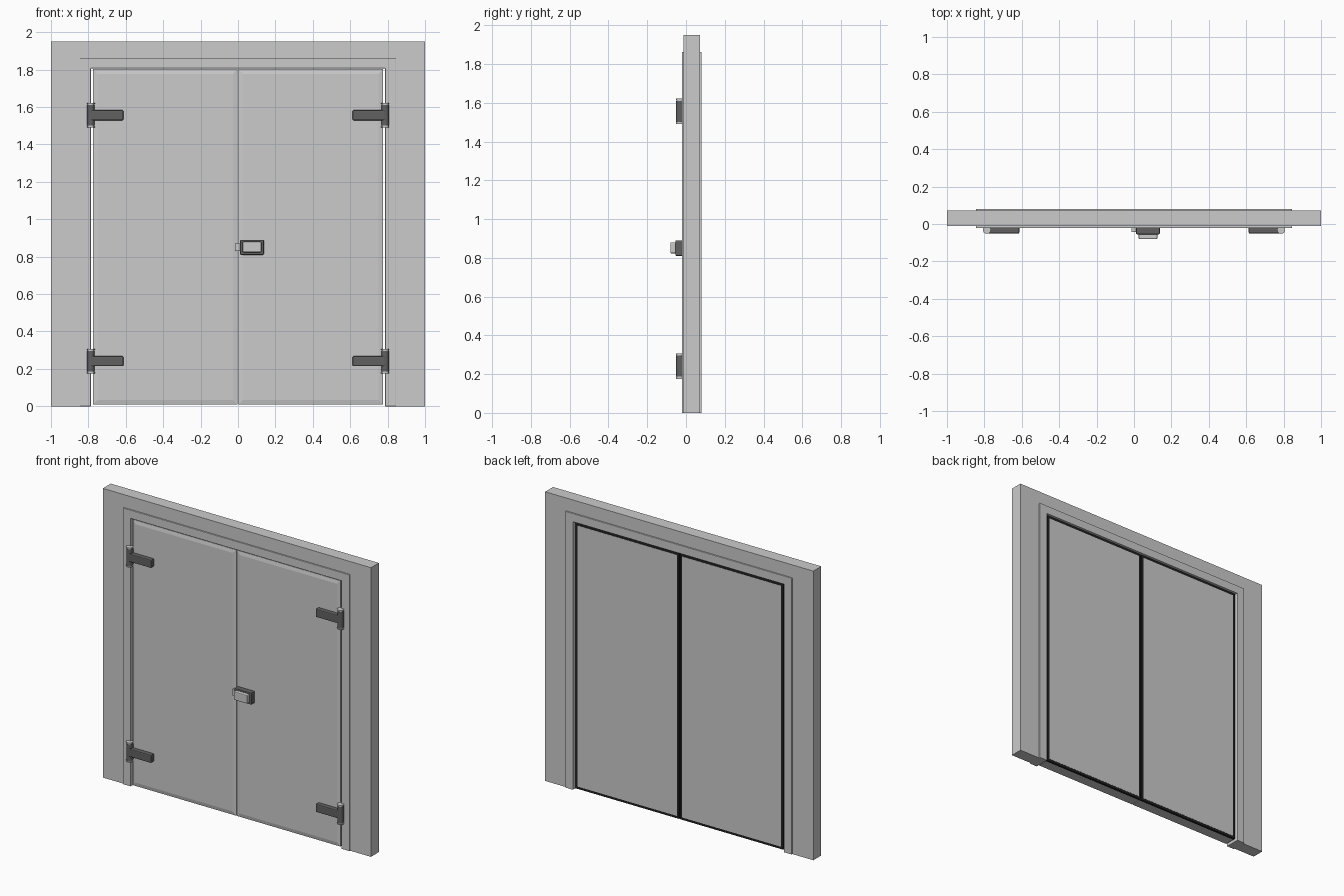
import bpy, bmesh, math

if "Cube" in bpy.data.objects:
    bpy.data.objects.remove(bpy.data.objects["Cube"])


def material(name, v):
    m = bpy.data.materials.new(name)
    m.diffuse_color = (v, v, v, 1)
    m.use_nodes = True
    m.node_tree.nodes["Principled BSDF"].inputs["Base Color"].default_value = m.diffuse_color
    return m


DARK = material("dark_metal", 0.12)
BLACK = material("black_rubber", 0.015)


def finish(name, bm, mat=None, bevel=0):
    bmesh.ops.recalc_face_normals(bm, faces=bm.faces)
    me = bpy.data.meshes.new(name)
    bm.to_mesh(me)
    bm.free()
    ob = bpy.data.objects.new(name, me)
    bpy.context.collection.objects.link(ob)
    if mat:
        me.materials.append(mat)
    if bevel:
        mod = ob.modifiers.new("bevel", 'BEVEL')
        mod.width, mod.segments = bevel, 2
    return ob


def prism(name, pts, y0, y1, mat=None, bevel=0):
    """Extrude an x-z outline from y0 to y1."""
    bm = bmesh.new()
    f = bm.faces.new([bm.verts.new((x, y0, z)) for x, z in pts])
    ext = bmesh.ops.extrude_face_region(bm, geom=[f])
    for v in ext["geom"]:
        if isinstance(v, bmesh.types.BMVert):
            v.co.y = y1
    return finish(name, bm, mat, bevel)


def box(name, x, y, z, mat=None, bevel=0):
    pts = [(x[0], z[0]), (x[1], z[0]), (x[1], z[1]), (x[0], z[1])]
    return prism(name, pts, y[0], y[1], mat, bevel)


def arch(name, xi, zi, xo, zo, y0, y1, bevel=0):
    pts = [(-xo, 0), (-xo, zo), (xo, zo), (xo, 0),
           (xi, 0), (xi, zi), (-xi, zi), (-xi, 0)]
    return prism(name, pts, y0, y1, None, bevel)


def cylinder(name, x, y, z0, z1, r, mat=None):
    bm = bmesh.new()
    bmesh.ops.create_cone(bm, cap_ends=True, segments=24, radius1=r, radius2=r, depth=z1 - z0)
    bmesh.ops.translate(bm, verts=bm.verts, vec=(x, y, (z0 + z1) / 2))
    ob = finish(name, bm, mat)
    for p in ob.data.polygons:
        p.use_smooth = len(p.vertices) == 4
    return ob


# Wall surround and door frame with casing on both faces
arch("wall", 0.84, 1.86, 1.0, 1.95, -0.012, 0.072)
arch("door_frame", 0.787, 1.807, 0.845, 1.863, -0.021, 0.081, 0.002)


def leaf(side):
    x0, x1 = sorted((side * 0.003, side * 0.775))
    z0, z1 = 0.01, 1.802
    # Door slab with a shallow sloped margin around the front
    ob = box("door_leaf", (x0, x1), (-0.014, 0.055), (z0, z1))
    bm = bmesh.new()
    bm.from_mesh(ob.data)
    front = min(bm.faces, key=lambda f: f.calc_center_median().y)
    bmesh.ops.inset_region(bm, faces=[front], thickness=0.035)
    for v in front.verts:
        v.co.y = -0.019
    bm.to_mesh(ob.data)
    bm.free()
    # Inner back panel and the rubber seal around it
    s = 0.016
    box("door_back_panel", (x0 + s, x1 - s), (0.05, 0.071), (z0 + s, z1 - s))
    for k, xa in enumerate((x0, x1 - s)):
        box("door_seal_side", (xa, xa + s), (0.055, 0.07), (z0, z1), BLACK)
    for za in (z0, z1 - s):
        box("door_seal_end", (x0 + s, x1 - s), (0.055, 0.07), (za, za + s), BLACK)


def hinge(side, zc):
    def span(a, b):
        return sorted((side * a, side * b))
    # Barrel pin, leaf plate and strap arm
    cylinder("hinge_pin", side * 0.787, -0.031, zc - 0.064, zc + 0.064, 0.017)
    cylinder("hinge_barrel", side * 0.787, -0.031, zc - 0.054, zc + 0.054, 0.020, DARK)
    for zs in (-1, 1):
        za, zb = sorted((zc + zs * 0.059, zc + zs * 0.066))
        cylinder("hinge_cap", side * 0.787, -0.031, za, zb, 0.0215)
    box("hinge_plate", span(0.766, 0.806), (-0.034, -0.016), (zc - 0.052, zc + 0.052), DARK, 0.003)
    box("hinge_strap", span(0.613, 0.787), (-0.051, -0.016), (zc - 0.027, zc + 0.027), DARK, 0.006)


for side in (-1, 1):
    leaf(side)
    for zc in (0.241, 1.556):
        hinge(side, zc)

# Lock: housing, raised cover and latch keeper on the other leaf
box("lock_housing", (0.011, 0.138), (-0.055, -0.017), (0.81, 0.89), DARK, 0.005)
box("lock_cover", (0.024, 0.125), (-0.081, -0.05), (0.823, 0.88), None, 0.006)
box("lock_latch", (-0.014, 0.015), (-0.044, -0.017), (0.83, 0.871), None, 0.004)
